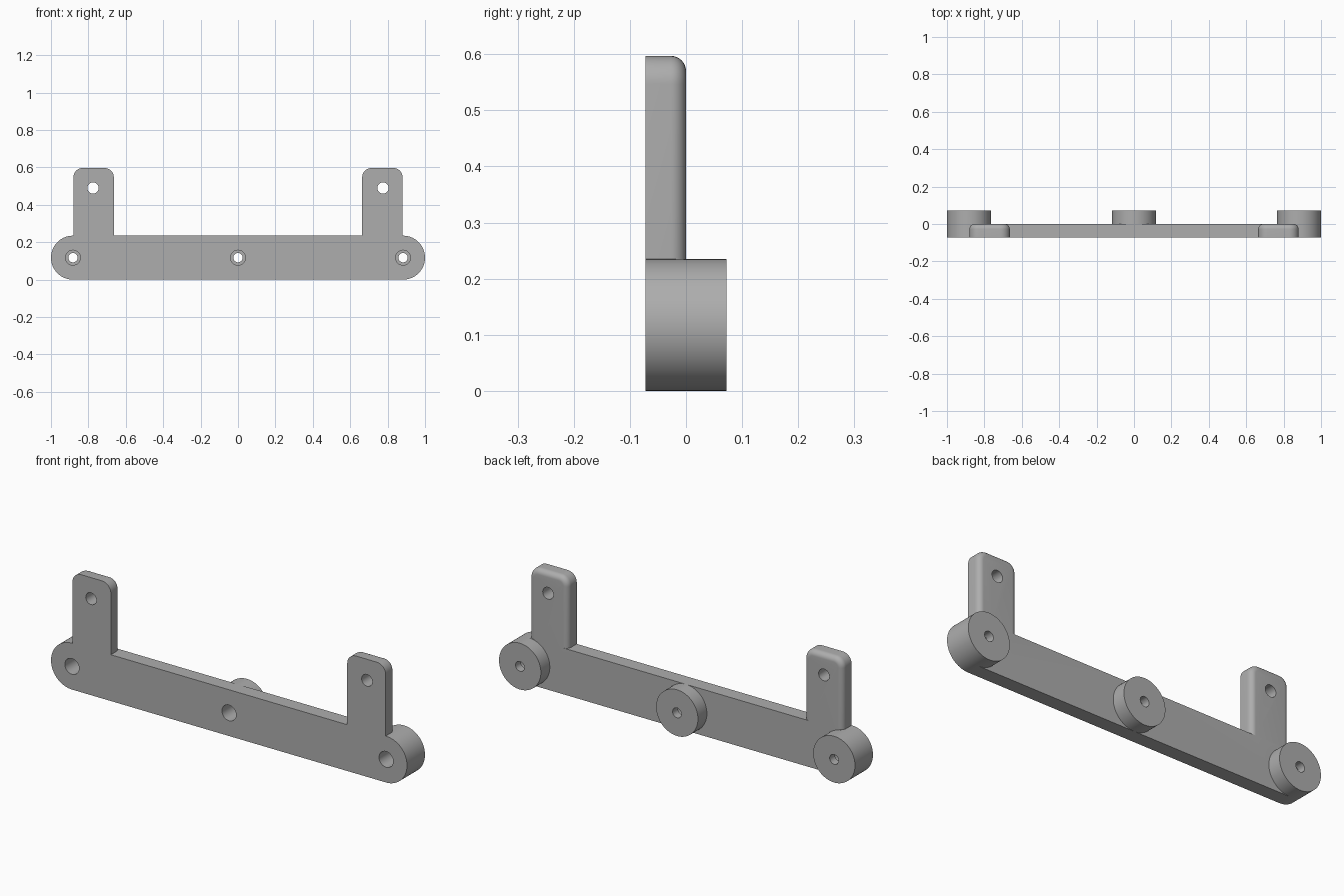
import bpy
import bmesh
from math import sin, cos, pi, radians
from mathutils import Matrix

if "Cube" in bpy.data.objects:
    bpy.data.objects.remove(bpy.data.objects["Cube"], do_unlink=True)

FRONT, MID, BACK = -0.072, 0.0, 0.072
R = 0.1175                  # boss radius, half the bar height
END = 1 - R                 # x of the end bosses
TAB_X, TAB_HALF, TOP = 0.772, 0.108, 0.597

grey = bpy.data.materials.new("grey plastic")
grey.use_nodes = True
COLOUR = (0.42, 0.42, 0.42, 1)
grey.diffuse_color = COLOUR
grey.node_tree.nodes["Principled BSDF"].inputs["Base Color"].default_value = COLOUR


def to_object(name, bm):
    bmesh.ops.recalc_face_normals(bm, faces=bm.faces)
    mesh = bpy.data.meshes.new(name)
    bm.to_mesh(mesh)
    bm.free()
    mesh.materials.append(grey)
    obj = bpy.data.objects.new(name, mesh)
    bpy.context.collection.objects.link(obj)
    return obj


def prism(name, outline, y0, y1, fillet=0):
    """Extrude an (x, z) outline along y, optionally rounding the back rim."""
    bm = bmesh.new()
    face = bm.faces.new([bm.verts.new((x, y0, z)) for x, z in outline])
    ext = bmesh.ops.extrude_face_region(bm, geom=[face])["geom"]
    bmesh.ops.translate(bm, vec=(0, y1 - y0, 0),
                        verts=[v for v in ext if isinstance(v, bmesh.types.BMVert)])
    if fillet:
        rim = [e for e in bm.edges if all(abs(v.co.y - y1) < 1e-5 for v in e.verts)]
        bmesh.ops.bevel(bm, geom=rim, offset=fillet, segments=8, profile=0.5,
                        affect='EDGES')
    return to_object(name, bm)


def arc(cx, cz, r, a0, a1, n):
    return [(cx + r * cos(radians(a0 + (a1 - a0) * i / n)),
             cz + r * sin(radians(a0 + (a1 - a0) * i / n))) for i in range(n + 1)]


def cylinder(name, x, z, r, y0, y1, sides=64):
    return prism(name, arc(x, z, r, 0, 360, sides)[:-1], y0, y1)


def combine(target, other, operation):
    mod = target.modifiers.new(operation.title(), 'BOOLEAN')
    mod.operation, mod.solver, mod.object = operation, 'EXACT', other
    bpy.context.view_layer.objects.active = target
    bpy.ops.object.modifier_apply(modifier=mod.name)
    bpy.data.objects.remove(other, do_unlink=True)


# Long flat bar
bracket = prism("mounting_bracket", [(-END, 0), (END, 0), (END, 2 * R), (-END, 2 * R)],
                FRONT, MID)

# Upright tabs with rounded corners and a filleted back rim
corner = 0.05
for side in (-1, 1):
    cx = side * TAB_X
    inner = TAB_HALF - corner
    outline = [(cx - TAB_HALF, 0.08), (cx + TAB_HALF, 0.08)]
    outline += arc(cx + inner, TOP - corner, corner, 0, 90, 10)
    outline += arc(cx - inner, TOP - corner, corner, 90, 180, 10)
    combine(bracket, prism("tab", outline, FRONT, MID, fillet=0.027), 'UNION')

# Round bosses: the end ones also form the rounded bar ends
for x, y0 in ((-END, FRONT), (0, -0.03), (END, FRONT)):
    combine(bracket, cylinder("boss", x, R, R, y0, BACK), 'UNION')

# Screw holes with a wide bore in front, and plain tab holes
for x in (-END, 0, END):
    combine(bracket, cylinder("screw_hole", x, R, 0.025, -0.2, 0.2, 32), 'DIFFERENCE')
    combine(bracket, cylinder("wide_bore", x, R, 0.04, -0.2, 0.03, 32), 'DIFFERENCE')
for side in (-1, 1):
    combine(bracket, cylinder("tab_hole", side * 0.775, 0.49, 0.03, -0.2, 0.2, 32),
            'DIFFERENCE')

bpy.ops.object.select_all(action='DESELECT')
bracket.select_set(True)
bpy.context.view_layer.objects.active = bracket
bpy.ops.object.shade_smooth_by_angle(angle=radians(30))
